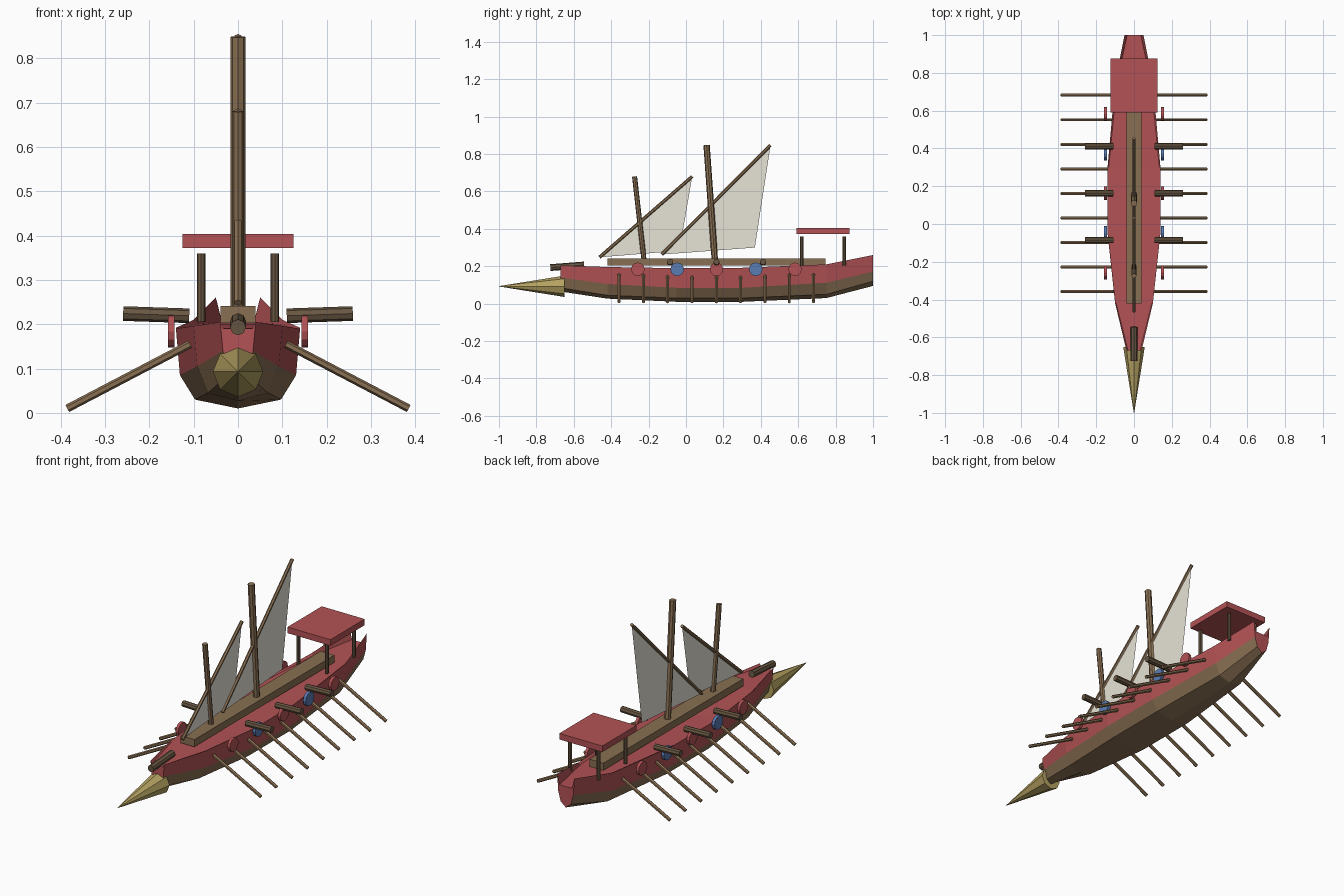
import bpy, bmesh
from mathutils import Vector

if "Cube" in bpy.data.objects:
    bpy.data.objects.remove(bpy.data.objects["Cube"])


def material(name, rgb):
    m = bpy.data.materials.new(name)
    m.diffuse_color = (*rgb, 1)
    m.use_nodes = True
    m.node_tree.nodes["Principled BSDF"].inputs["Base Color"].default_value = m.diffuse_color
    return m


RED = material("red_paint", (0.45, 0.085, 0.09))
WOOD = material("wood", (0.25, 0.16, 0.085))
DARK = material("dark_wood", (0.14, 0.095, 0.055))
BRASS = material("brass", (0.46, 0.36, 0.12))
BLUE = material("blue_paint", (0.10, 0.20, 0.45))
CLOTH = material("sailcloth", (0.80, 0.77, 0.68))


def finish(name, bm, *mats):
    bmesh.ops.recalc_face_normals(bm, faces=bm.faces[:])
    mesh = bpy.data.meshes.new(name)
    bm.to_mesh(mesh)
    bm.free()
    for m in mats:
        mesh.materials.append(m)
    ob = bpy.data.objects.new(name, mesh)
    bpy.context.collection.objects.link(ob)
    return ob


def rod(name, a, b, r, mat, sides=8, r2=None):
    """Cylinder or cone running from a to b."""
    a, b = Vector(a), Vector(b)
    bm = bmesh.new()
    bmesh.ops.create_cone(bm, cap_ends=True, segments=sides, radius1=r,
                          radius2=r if r2 is None else r2, depth=(b - a).length)
    ob = finish(name, bm, mat)
    ob.location = (a + b) / 2
    ob.rotation_euler = (b - a).to_track_quat('Z', 'Y').to_euler()
    return ob


def box(name, lo, hi, mat):
    lo, hi = Vector(lo), Vector(hi)
    bm = bmesh.new()
    bmesh.ops.create_cube(bm, size=1)
    bmesh.ops.scale(bm, vec=hi - lo, verts=bm.verts)
    bmesh.ops.translate(bm, vec=(lo + hi) / 2, verts=bm.verts)
    return finish(name, bm, mat)


# Hull: y, rim half width, rim z, waterline half width and z,
# bilge half width and z, keel z, deck half width and z
stations = [
    (-0.67, 0.040, 0.205, 0.034, 0.140, 0.022, 0.085, 0.065, 0.032, 0.190),
    (-0.42, 0.100, 0.196, 0.092, 0.105, 0.068, 0.045, 0.027, 0.094, 0.192),
    (-0.05, 0.140, 0.190, 0.131, 0.085, 0.097, 0.030, 0.010, 0.134, 0.188),
    (0.30, 0.140, 0.192, 0.131, 0.085, 0.097, 0.030, 0.010, 0.134, 0.190),
    (0.75, 0.100, 0.210, 0.092, 0.112, 0.068, 0.050, 0.030, 0.090, 0.200),
    (1.00, 0.050, 0.260, 0.044, 0.172, 0.030, 0.120, 0.095, 0.036, 0.205),
]
bm = bmesh.new()
rings = []
for y, rw, rz, ww, wz, bw, bz, kz, dw, dz in stations:
    half = [(bw, bz), (ww, wz), (rw, rz), (dw, dz)]
    ring = [(0, kz)] + half + [(-x, z) for x, z in reversed(half)]
    rings.append([bm.verts.new((x, y, z)) for x, z in ring])
n = len(rings[0])
for p, q in zip(rings, rings[1:]):
    for i in range(n):
        j = (i + 1) % n
        f = bm.faces.new((p[i], p[j], q[j], q[i]))
        f.material_index = 1 if i in (0, 1, n - 2, n - 1) else 0
for ring in (rings[0], rings[-1]):
    bm.faces.new(ring)
finish("hull", bm, RED, WOOD)

# Bow ram and bow gun
rod("ram", (0, -0.65, 0.093), (0, -1.0, 0.093), 0.057, BRASS, 8, 0.001)
rod("bow_gun", (0, -0.545, 0.207), (0, -0.725, 0.193), 0.018, DARK)

# Central gangway
box("gangway", (-0.04, -0.42, 0.203), (0.04, 0.745, 0.241), WOOD)

# Stern canopy
box("canopy", (-0.125, 0.59, 0.372), (0.125, 0.875, 0.404), RED)

# Parts repeated on both sides
for s, side in ((1, "right"), (-1, "left")):
    for y in (0.62, 0.845):
        rod(f"canopy_post_{side}", (s * 0.083, y, 0.205), (s * 0.083, y, 0.36), 0.0095, DARK)
    for i in range(9):
        y = -0.358 + 0.13 * i
        rod(f"oar_{side}_{i + 1}", (s * 0.108, y, 0.155), (s * 0.385, y, 0.01), 0.009, WOOD, 6)
    for i in range(5):
        y = -0.257 + 0.21 * i
        rod(f"shield_{side}_{i + 1}", (s * 0.143, y, 0.184), (s * 0.158, y, 0.184), 0.036,
            BLUE if i % 2 else RED, 12)
    for i, y in enumerate((-0.085, 0.163, 0.412)):
        rod(f"side_gun_{side}_{i + 1}", (s * 0.11, y, 0.219), (s * 0.259, y, 0.224), 0.0165, DARK)

# Masts, slanted yards and triangular sails
rigs = {
    "main": ((0.155, 0.22), (0.11, 0.848), 0.017, (-0.13, 0.263), (0.452, 0.848), (0.368, 0.300)),
    "fore": ((-0.223, 0.22), (-0.275, 0.68), 0.0135, (-0.463, 0.248), (0.033, 0.68), (-0.035, 0.283)),
}
for name, (base, top, r, low, high, clew) in rigs.items():
    rod(f"{name}_mast", (0, *base), (0, *top), r, WOOD)
    rod(f"{name}_yard", (0, *low), (0, *high), 0.009, WOOD, 6)
    bm = bmesh.new()
    bm.faces.new([bm.verts.new((0, *p)) for p in (low, clew, high)])
    finish(f"{name}_sail", bm, CLOTH)
